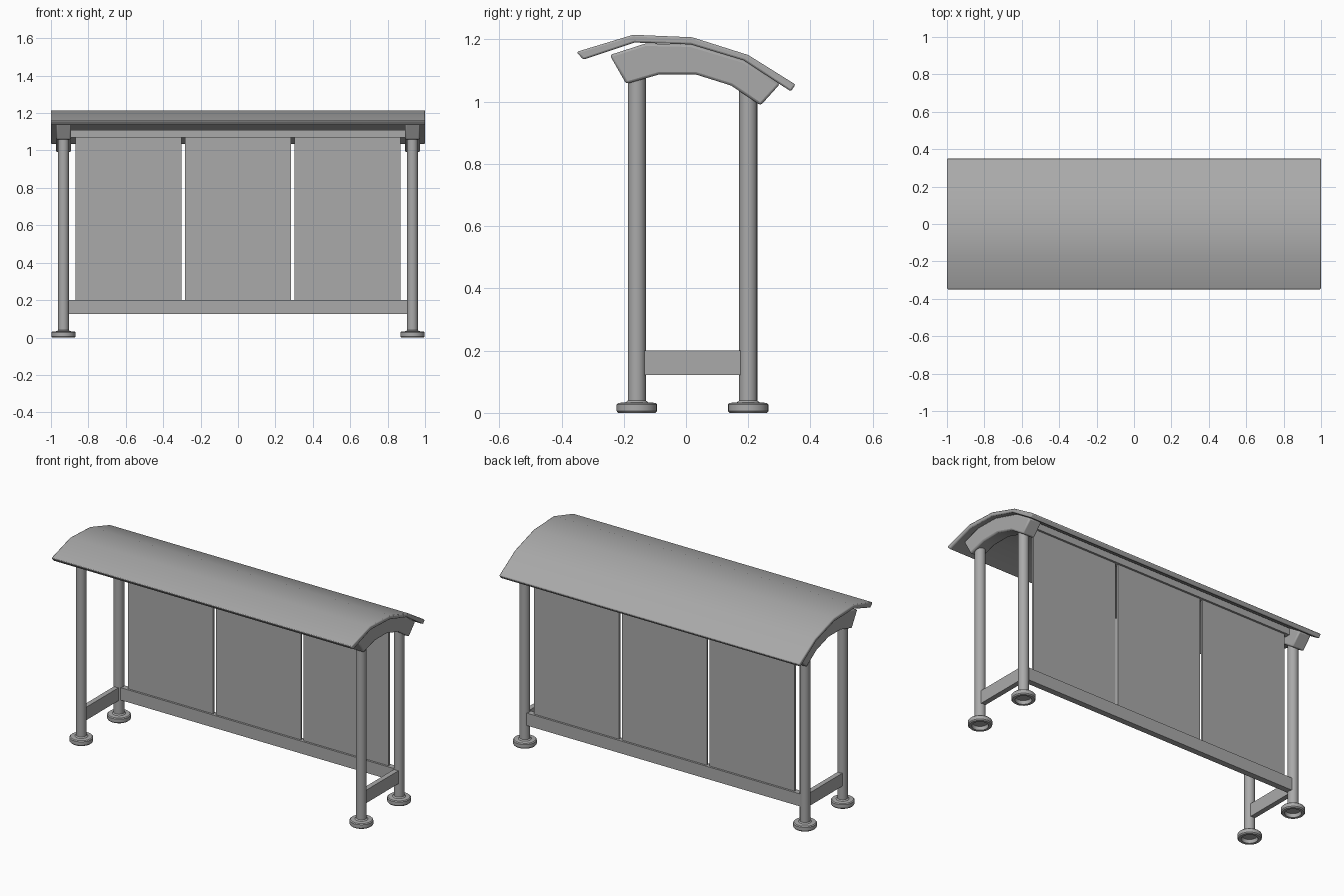
import bpy, bmesh
from math import cos, sin, tau, radians

cube = bpy.data.objects.get("Cube")
if cube:
    bpy.data.objects.remove(cube, do_unlink=True)

# Single painted-metal colour
grey = bpy.data.materials.new("mid grey")
grey.use_nodes = True
colour = (0.4, 0.4, 0.4, 1)
grey.diffuse_color = colour
grey.node_tree.nodes["Principled BSDF"].inputs["Base Color"].default_value = colour

POST_X, FRONT_Y, BACK_Y = 0.933, -0.158, 0.2


def finish(name, bm, bevel=0, angle=30):
    bmesh.ops.recalc_face_normals(bm, faces=bm.faces)
    mesh = bpy.data.meshes.new(name)
    bm.to_mesh(mesh)
    bm.free()
    mesh.materials.append(grey)
    obj = bpy.data.objects.new(name, mesh)
    bpy.context.collection.objects.link(obj)
    bpy.ops.object.select_all(action='DESELECT')
    obj.select_set(True)
    bpy.context.view_layer.objects.active = obj
    if bevel:
        mod = obj.modifiers.new("soft edges", 'BEVEL')
        mod.width, mod.segments = bevel, 2
        mod.limit_method, mod.angle_limit = 'ANGLE', radians(40)
    bpy.ops.object.shade_smooth_by_angle(angle=radians(angle))
    return obj


def box(name, x, y, z):
    """Box from (min, max) pairs along each axis."""
    bm = bmesh.new()
    bmesh.ops.create_cube(bm, size=1)
    for v in bm.verts:
        for i, (low, high) in enumerate((x, y, z)):
            v.co[i] = high if v.co[i] > 0 else low
    return finish(name, bm)


def extrude_x(name, outline, x0, x1, bevel):
    """Extrude a (y, z) outline along x."""
    bm = bmesh.new()
    face = bm.faces.new([bm.verts.new((x0, y, z)) for y, z in outline])
    out = bmesh.ops.extrude_face_region(bm, geom=[face])
    moved = [v for v in out["geom"] if isinstance(v, bmesh.types.BMVert)]
    bmesh.ops.translate(bm, verts=moved, vec=(x1 - x0, 0, 0))
    return finish(name, bm, bevel)


def lathe(name, profile, x, y, sides=24):
    """Turn an (r, z) profile around a vertical axis, with end caps."""
    bm = bmesh.new()
    rings = [[bm.verts.new((x + r * cos(tau * i / sides), y + r * sin(tau * i / sides), z))
              for i in range(sides)] for r, z in profile]
    for a, b in zip(rings, rings[1:]):
        for i in range(sides):
            j = (i + 1) % sides
            bm.faces.new((a[i], a[j], b[j], b[i]))
    bm.faces.new(rings[0])
    bm.faces.new(rings[-1])
    return finish(name, bm)


# Curved roof sheet
roof_top = [(-0.352, 1.16), (-0.17, 1.215), (0.02, 1.207), (0.2, 1.15), (0.352, 1.055)]
roof_under = [(0.337, 1.033), (0.185, 1.133), (0.015, 1.184), (-0.165, 1.19), (-0.33, 1.135)]
extrude_x("roof", roof_top + roof_under, -1, 1, 0.006)

# Arched brackets, posts with hollow feet, and side rails at both ends
bracket = [(-0.245, 1.15), (-0.13, 1.187), (0.015, 1.184), (0.185, 1.133), (0.302, 1.057),
           (0.24, 0.988), (0.145, 1.052), (0.03, 1.088), (-0.085, 1.088), (-0.192, 1.057)]
foot = [(0.04, 0.02), (0.045, 0), (0.06, 0), (0.065, 0.006), (0.065, 0.027),
        (0.06, 0.032), (0.036, 0.034), (0.029, 0.04)]

for side, sx in (("left", 1), ("right", -1)):
    cx = sx * POST_X
    extrude_x(f"{side}_roof_bracket", bracket, cx - 0.04, cx + 0.04, 0.008)
    lathe(f"{side}_front_post", foot + [(0.029, 1.1)], cx, FRONT_Y)
    lathe(f"{side}_back_post", foot + [(0.029, 1.06)], cx, BACK_Y)
    box(f"{side}_side_rail", (cx - 0.015, cx + 0.015), (FRONT_Y, BACK_Y), (0.122, 0.2))

# Back wall: lower and upper rails with three panels between
box("lower_back_rail", (-POST_X, POST_X), (BACK_Y - 0.018, BACK_Y + 0.018), (0.125, 0.2))
box("upper_back_rail", (-POST_X, POST_X), (BACK_Y - 0.018, BACK_Y + 0.018), (1.07, 1.11))
for name, cx in (("right", -0.585), ("middle", 0), ("left", 0.585)):
    box(f"{name}_back_panel", (cx - 0.283, cx + 0.283),
        (BACK_Y - 0.006, BACK_Y + 0.006), (0.19, 1.08))
